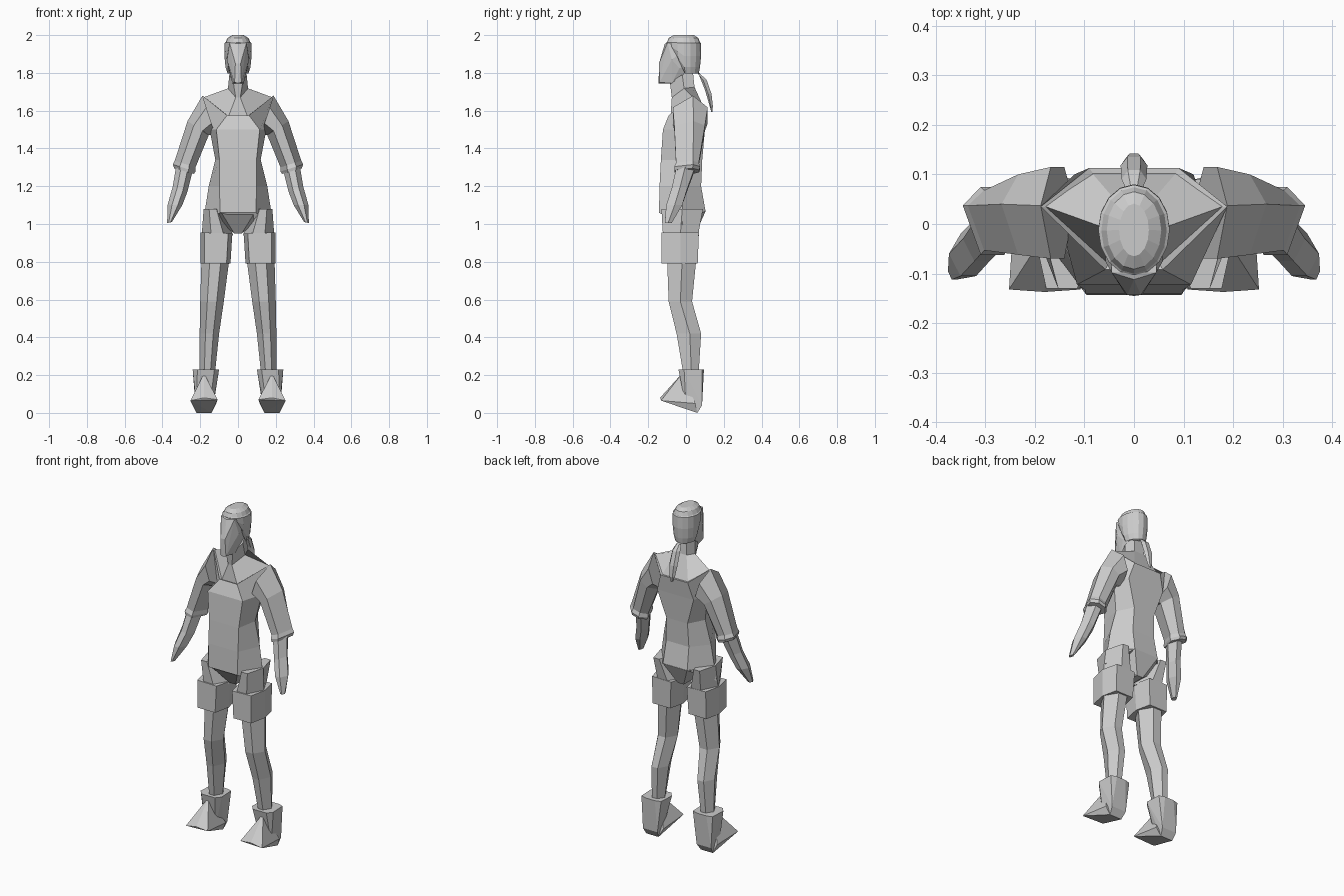
import bpy, bmesh, math

grey = bpy.data.materials.new("plain_grey")
grey.diffuse_color = (0.6, 0.6, 0.6, 1)


def finish(name, bm):
    bmesh.ops.recalc_face_normals(bm, faces=bm.faces[:])
    mesh = bpy.data.meshes.new(name)
    bm.to_mesh(mesh)
    bm.free()
    mesh.materials.append(grey)
    obj = bpy.data.objects.new(name, mesh)
    bpy.context.collection.objects.link(obj)
    return obj


def loft(name, rings, cap_start=True, cap_end=True):
    """Skin a list of equal-sized point rings."""
    bm = bmesh.new()
    rows = [[bm.verts.new(p) for p in ring] for ring in rings]
    n = len(rows[0])
    for a, b in zip(rows, rows[1:]):
        for i in range(n):
            j = (i + 1) % n
            bm.faces.new((a[i], a[j], b[j], b[i]))
    if cap_start:
        bm.faces.new(rows[0])
    if cap_end:
        bm.faces.new(rows[-1])
    return finish(name, bm)


def hull(name, points):
    bm = bmesh.new()
    for p in points:
        bm.verts.new(p)
    out = bmesh.ops.convex_hull(bm, input=bm.verts[:])
    loose = {g for g in out["geom_interior"] + out["geom_unused"]
             if isinstance(g, bmesh.types.BMVert)}
    bmesh.ops.delete(bm, geom=list(loose), context='VERTS')
    return finish(name, bm)


def both(points):
    return [(s * x, y, z) for s in (1, -1) for x, y, z in points if s > 0 or x > 0]


def body_ring(front, side, back):
    """Six-sided ring, symmetric about x = 0."""
    right = [front, side, back]
    return right + [(-x, y, z) for x, y, z in reversed(right)]


def limb_ring(s, xo, zo, xi, zi, yf, yb, ym, k=0.3):
    """Six-sided ring between an outer and an inner point."""
    def at(t, y):
        return (s * (xi + (xo - xi) * t), y, zi + (zo - zi) * t)
    return [at(0, ym), at(k, yf), at(1 - k, yf), at(1, ym), at(1 - k, yb), at(k, yb)]


def oval(cy, rx, ry, zb, zf, n=16):
    """Oval ring whose front can sit at a different height than its back."""
    pts = []
    for i in range(n):
        a = 2 * math.pi * i / n
        t = max(0, -math.sin(a))
        pts.append((rx * math.cos(a), cy + ry * math.sin(a), zb + (zf - zb) * t))
    return pts


# Shirt, ending in a small inward lip at the collar
loft("shirt", [
    body_ring((.095, -.143, 1.06), (.188, -.02, .99), (.08, .103, 1.07)),
    body_ring((.098, -.14, 1.2), (.155, -.015, 1.2), (.075, .08, 1.2)),
    body_ring((.098, -.133, 1.34), (.12, -.01, 1.34), (.07, .086, 1.34)),
    body_ring((.115, -.122, 1.5), (.15, .01, 1.5), (.12, .10, 1.5)),
    body_ring((.058, -.092, 1.575), (.188, .035, 1.68), (.09, .113, 1.6)),
    body_ring((.05, -.078, 1.57), (.172, .033, 1.667), (.08, .098, 1.6)),
], cap_end=False)

# Shoulders and neck
loft("neck_and_shoulders", [
    body_ring((.052, -.082, 1.565), (.178, .035, 1.672), (.085, .103, 1.598)),
    body_ring((.012, -.075, 1.67), (.053, -.01, 1.718), (.035, .045, 1.725)),
    body_ring((.025, -.085, 1.75), (.046, -.02, 1.79), (.025, .035, 1.82)),
])

# Pelvis tapering down to the crotch
hull("pelvis", both([
    (.094, -.14, 1.07), (.18, -.02, 1.07), (.08, .105, 1.07),
    (.02, -.05, .95), (.02, .05, .95)]))

# Face wedge with nose ridge, jaw and chin
hull("face", both([
    (.045, -.098, 1.96), (0, -.112, 1.955), (.058, -.075, 1.87), (.014, -.143, 1.85),
    (.018, -.14, 1.75), (0, -.145, 1.745), (.05, -.035, 1.825), (.03, -.075, 1.745),
    (.05, .03, 1.95), (.04, .04, 1.84)]))

# Hair with a rounded crown and a band step
loft("hair", [
    oval(-.012, .03, .053, 2.0, 2.0),
    oval(-.013, .055, .078, 1.985, 1.985),
    oval(-.013, .066, .087, 1.962, 1.965),
    oval(-.012, .072, .091, 1.958, 1.962),
    oval(-.010, .072, .090, 1.89, 1.955),
    oval(-.008, .066, .082, 1.83, 1.95),
    oval(-.005, .055, .073, 1.797, 1.945),
])

# Ponytail
loft("ponytail", [oval(y, rx, ry, z - .012, z + .012, 6) for y, z, rx, ry in (
    (.065, 1.805, .014, .014), (.09, 1.775, .025, .022), (.118, 1.70, .027, .020),
    (.131, 1.635, .018, .013), (.134, 1.605, .006, .006))])

for s, tag in ((1, "left"), (-1, "right")):
    # Sleeve with a slightly flared cuff
    loft(tag + "_sleeve", [
        limb_ring(s, .188, 1.68, .12, 1.47, -.07, .115, .037),
        limb_ring(s, .267, 1.545, .155, 1.47, -.062, .10, .04),
        limb_ring(s, .335, 1.335, .225, 1.30, -.053, .068, .037),
        limb_ring(s, .345, 1.315, .225, 1.278, -.062, .075, .037),
        limb_ring(s, .338, 1.295, .233, 1.265, -.06, .07, .035),
    ])
    # Forearm and pointed hand
    loft(tag + "_forearm", [
        limb_ring(s, .325, 1.32, .24, 1.28, -.05, .05, 0),
        limb_ring(s, .345, 1.20, .268, 1.17, -.075, .008, -.03),
        limb_ring(s, .373, 1.10, .295, 1.10, -.105, -.02, -.06),
        limb_ring(s, .375, 1.005, .35, 1.01, -.112, -.075, -.095),
    ])
    # Upper shorts leg
    loft(tag + "_shorts_leg", [
        limb_ring(s, .182, 1.08, .085, 1.08, -.13, .09, -.02),
        limb_ring(s, .192, .94, .025, .94, -.122, .064, -.03),
    ])
    # Boxy shorts cuff
    loft(tag + "_shorts_cuff", [
        limb_ring(s, .199, .955, .03, .95, -.13, .068, -.03, .13),
        limb_ring(s, .198, .79, .04, .79, -.13, .062, -.03, .13),
    ])
    # Leg bending at the knee
    loft(tag + "_leg", [
        limb_ring(s, .193, .82, .045, .82, -.10, .055, -.02),
        limb_ring(s, .200, .59, .075, .59, -.092, .032, -.03),
        limb_ring(s, .203, .42, .10, .42, -.05, .08, .02),
        limb_ring(s, .203, .18, .125, .18, -.01, .065, .03),
    ])
    # Boot shaft and heel
    hull(tag + "_boot_shaft", [(s * x, y, z) for x, y, z in (
        (.24, -.01, .23), (.215, -.04, .23), (.125, -.04, .23), (.10, -.01, .23),
        (.105, .085, .23), (.14, .095, .23), (.2, .095, .23), (.235, .085, .23),
        (.22, .06, 0), (.14, .06, 0), (.225, .085, .04), (.13, .085, .04),
        (.22, 0, .03), (.15, 0, .03))])
    # Wedge-shaped toe
    hull(tag + "_boot_toe", [(s * x, y, z) for x, y, z in (
        (.18, -.02, .21), (.252, -.132, .065), (.108, -.132, .07), (.18, -.137, .08),
        (.22, .06, 0), (.14, .06, 0), (.24, .05, .05), (.115, .05, .05))])
